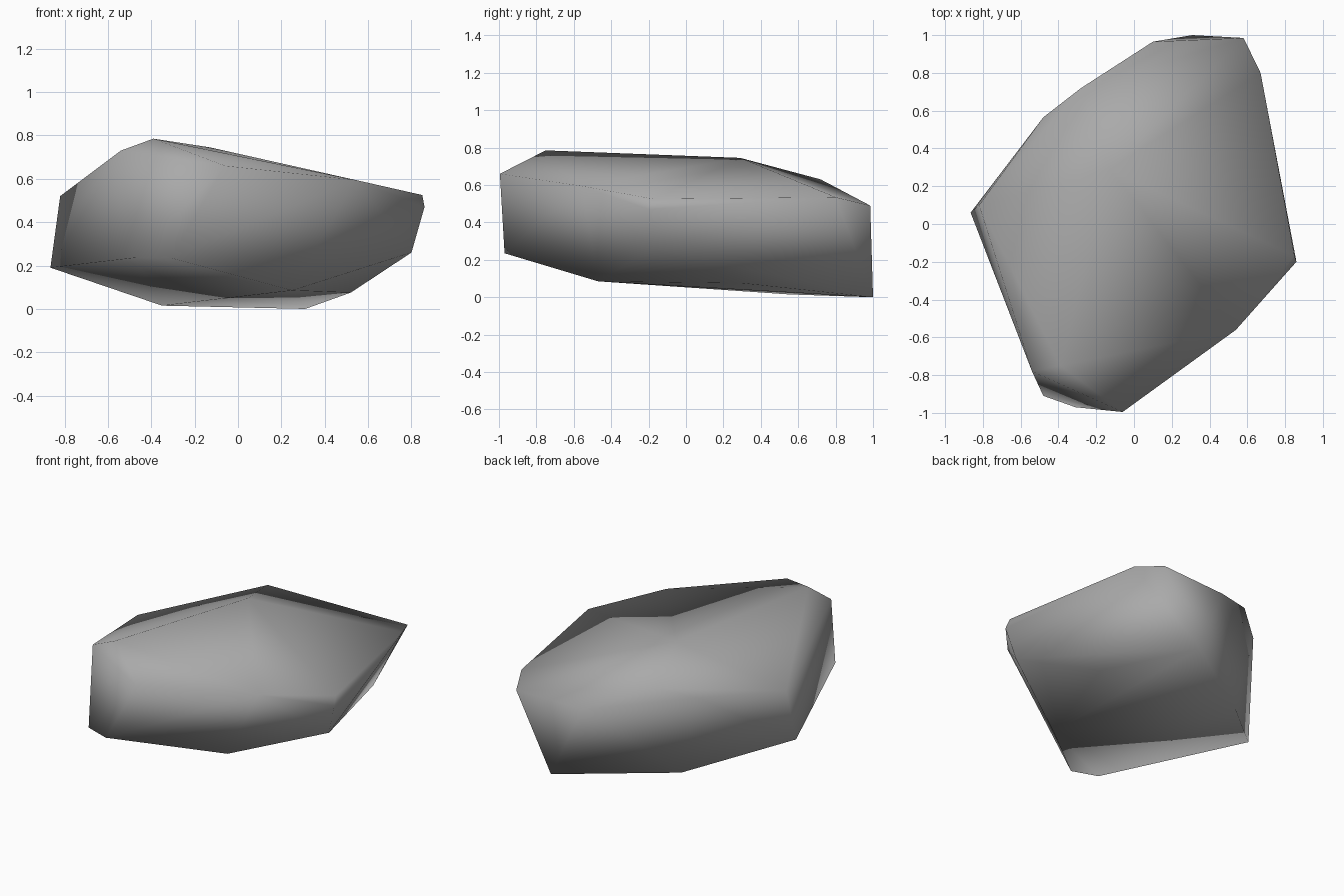
import bpy
import bmesh

cube = bpy.data.objects.get("Cube")
if cube:
    bpy.data.objects.remove(cube, do_unlink=True)

# Single stone colour
stone = bpy.data.materials.new("stone_grey")
stone.use_nodes = True
grey = (0.4, 0.4, 0.4, 1.0)
stone.diffuse_color = grey
bsdf = stone.node_tree.nodes["Principled BSDF"]
bsdf.inputs["Base Color"].default_value = grey
bsdf.inputs["Roughness"].default_value = 0.9

# Corners of the rock: sloping crown, waist, and underside
crown = [
    (-0.39, -0.75, 0.785), (-0.13, 0.29, 0.745), (-0.28, 0.72, 0.63),
    (-0.48, 0.565, 0.56), (-0.82, 0.10, 0.52), (-0.54, -0.78, 0.73),
    (-0.06, -0.995, 0.66), (0.54, -0.56, 0.595), (0.85, -0.17, 0.525),
    (0.67, 0.80, 0.535), (0.58, 0.985, 0.49), (0.10, 0.965, 0.48),
]
waist = [(0.86, -0.20, 0.47), (0.80, -0.17, 0.26), (-0.865, 0.06, 0.19)]
underside = [
    (-0.48, -0.91, 0.235), (-0.31, -0.97, 0.235), (0.25, -0.47, 0.085),
    (0.52, 0.30, 0.075), (0.31, 1.0, 0.0), (-0.35, 0.55, 0.015),
]

# Wrap the corners in a convex skin
bm = bmesh.new()
for co in crown + waist + underside:
    bm.verts.new(co)
bmesh.ops.convex_hull(bm, input=bm.verts[:])
loose = [v for v in bm.verts if not v.link_faces]
bmesh.ops.delete(bm, geom=loose, context='VERTS')
bmesh.ops.recalc_face_normals(bm, faces=bm.faces[:])
for face in bm.faces:
    face.smooth = True

mesh = bpy.data.meshes.new("rock")
bm.to_mesh(mesh)
bm.free()
mesh.materials.append(stone)
rock = bpy.data.objects.new("rock", mesh)
bpy.context.collection.objects.link(rock)
